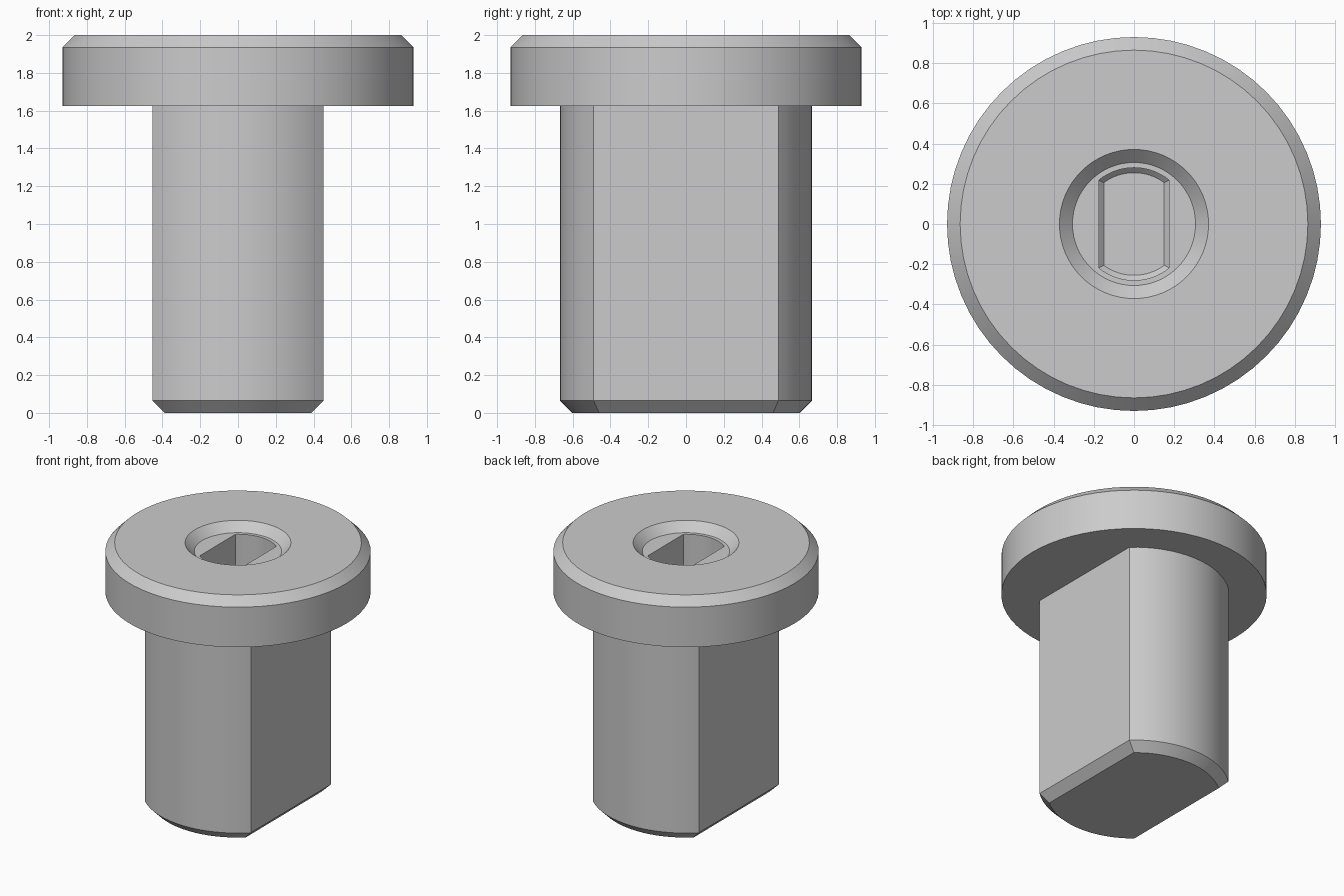
import bpy
import bmesh
from math import acos, cos, sin, pi, radians

cube = bpy.data.objects.get("Cube")
if cube:
    bpy.data.objects.remove(cube, do_unlink=True)

STEPS = 16  # segments per side of an outline

steel = bpy.data.materials.new("plain grey")
steel.use_nodes = True
GREY = (0.6, 0.6, 0.6, 1)
steel.diffuse_color = GREY
steel.node_tree.nodes["Principled BSDF"].inputs["Base Color"].default_value = GREY


def outline(radius, z, flat=None):
    """Circle, or a circle cut by two flats at x = +-flat."""
    corner = acos(flat / radius) if flat else pi / 4
    points = []
    for start, end in ((-corner, corner), (corner, pi - corner),
                       (pi - corner, pi + corner), (pi + corner, 2 * pi - corner)):
        for i in range(STEPS):
            a = start + (end - start) * i / STEPS
            r = radius
            if flat and abs(cos(a)) > 1e-6:
                r = min(radius, flat / abs(cos(a)))
            points.append((r * cos(a), r * sin(a), z))
    return points


def loft(name, sections, cap_first=False, cap_last=False):
    """Skin a list of matching outlines into one object."""
    bm = bmesh.new()
    rings = [[bm.verts.new(p) for p in section] for section in sections]
    n = len(rings[0])
    for low, high in zip(rings, rings[1:]):
        for i in range(n):
            j = (i + 1) % n
            bm.faces.new((low[i], low[j], high[j], high[i]))
    if cap_first:
        bm.faces.new(rings[0][::-1])
    if cap_last:
        bm.faces.new(rings[-1])
    mesh = bpy.data.meshes.new(name)
    bm.to_mesh(mesh)
    bm.free()
    mesh.materials.append(steel)
    obj = bpy.data.objects.new(name, mesh)
    bpy.context.collection.objects.link(obj)
    bpy.ops.object.select_all(action='DESELECT')
    obj.select_set(True)
    bpy.context.view_layer.objects.active = obj
    bpy.ops.object.shade_smooth_by_angle(angle=radians(25))
    return obj


# Double-flat shaft with a chamfered foot
loft("shaft", [
    outline(0.602, 0, 0.388),
    outline(0.667, 0.065, 0.453),
    outline(0.667, 1.625, 0.453),
], cap_first=True)

# Round head: underside, rim, chamfer, countersink, then the blind slot
loft("head", [
    outline(0.667, 1.625, 0.453),
    outline(0.93, 1.625),
    outline(0.93, 1.935),
    outline(0.865, 2),
    outline(0.371, 2),
    outline(0.306, 1.935),
    outline(0.28, 1.935, 0.175),
    outline(0.28, 1.3, 0.175),
    outline(0.255, 1.275, 0.15),
], cap_last=True)
